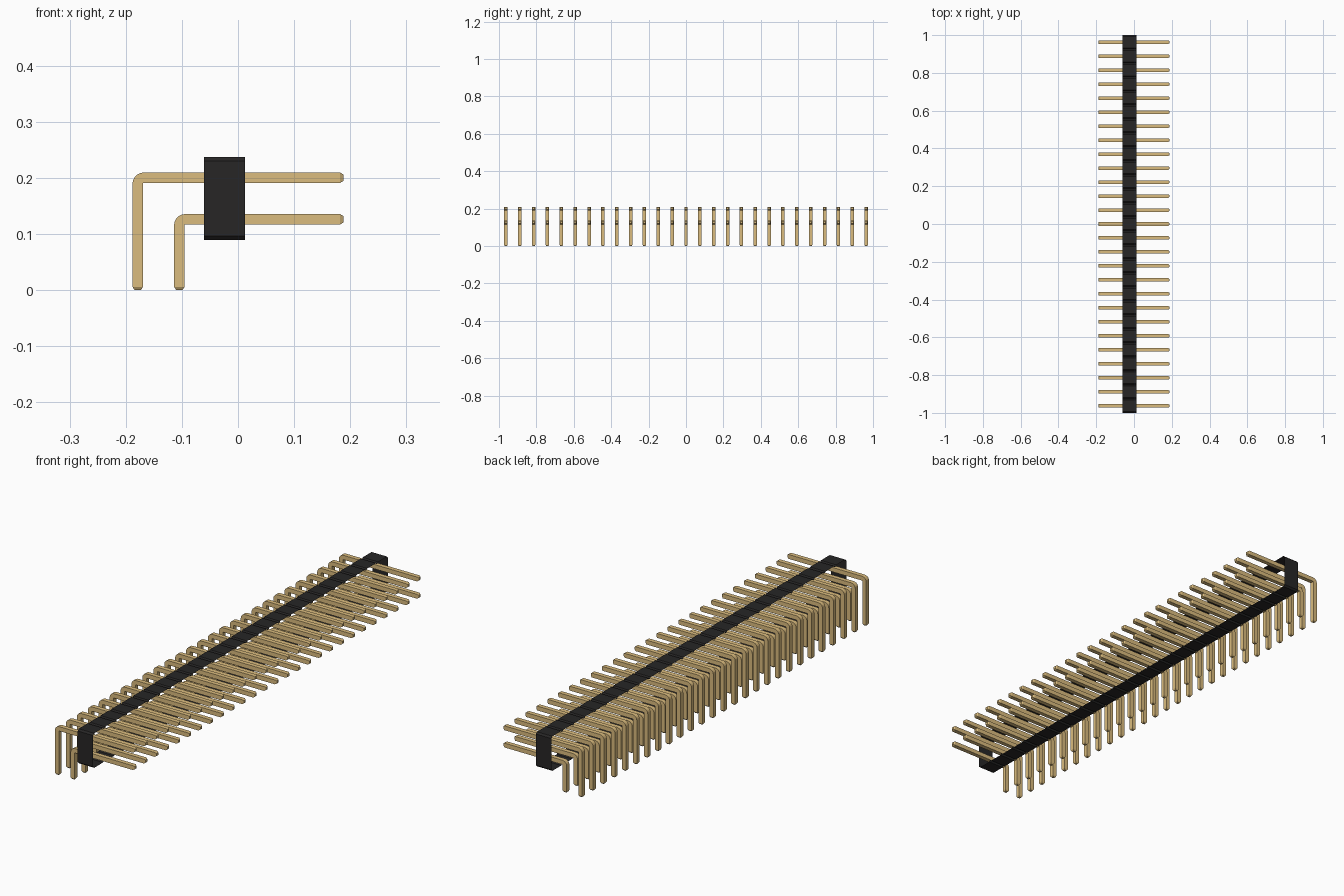
import bpy, bmesh, math
from mathutils import Vector

cube = bpy.data.objects.get("Cube")
if cube:
    bpy.data.objects.remove(cube)

COUNT = 27
PITCH = 2 / COUNT
HALF = 0.0093            # half the thickness of a pin
X_BACK, X_FRONT = -0.061, 0.0125
Z_LOW, Z_HIGH = 0.0895, 0.2375
CHAMFER = 0.007


def material(name, rgb):
    mat = bpy.data.materials.new(name)
    mat.use_nodes = True
    mat.diffuse_color = (*rgb, 1)
    bsdf = next(n for n in mat.node_tree.nodes if n.type == 'BSDF_PRINCIPLED')
    bsdf.inputs["Base Color"].default_value = (*rgb, 1)
    return mat


black = material("black plastic", (0.020, 0.019, 0.019))
gold = material("gold metal", (0.708, 0.504, 0.211))


def make_object(name, bm, mat):
    bmesh.ops.recalc_face_normals(bm, faces=bm.faces)
    mesh = bpy.data.meshes.new(name)
    bm.to_mesh(mesh)
    bm.free()
    mesh.materials.append(mat)
    obj = bpy.data.objects.new(name, mesh)
    bpy.context.collection.objects.link(obj)
    return obj


# Housing: an open shell with a chamfered notch between neighbouring segments
def make_housing():
    top, bottom = [], []
    for i in range(COUNT):
        y0 = -1 + i * PITCH
        y1 = y0 + PITCH
        ys = (y0, y0 + CHAMFER, y1 - CHAMFER) + ((y1,) if i == COUNT - 1 else ())
        for y in ys:
            dip = CHAMFER if y in (y0, y1) else 0
            top.append((y, Z_HIGH - dip))
            bottom.append((y, Z_LOW + dip))
    outline = top + bottom[::-1]
    bm = bmesh.new()
    back = [bm.verts.new((X_BACK, y, z)) for y, z in outline]
    front = [bm.verts.new((X_FRONT, y, z)) for y, z in outline]
    for i in range(len(outline)):
        j = (i + 1) % len(outline)
        bm.faces.new((back[i], back[j], front[j], front[i]))
    return make_object("housing", bm, black)


# Pin: a square section swept along a right-angle path with tapered tips
def make_pin(name, x_leg, z_row):
    tip_x, taper, bend = 0.188, 0.006, 0.0105
    cx, cz = x_leg + bend, z_row - bend          # centre of the bend
    sections = [(tip_x, z_row, 90, 0.6), (tip_x - taper, z_row, 90, 1)]
    for step in range(6):
        a = 90 + step * 18
        r = math.radians(a)
        sections.append((cx + bend * math.cos(r), cz + bend * math.sin(r), a, 1))
    sections += [(x_leg, taper, 180, 1), (x_leg, 0, 180, 0.6)]

    bm = bmesh.new()
    rings = []
    for x, z, angle, scale in sections:
        r = math.radians(angle)
        out = Vector((math.cos(r), 0, math.sin(r))) * HALF * scale
        side = Vector((0, HALF * scale, 0))
        centre = Vector((x, -1 + PITCH / 2, z))
        rings.append([bm.verts.new(centre + out * u + side * v)
                      for u, v in ((1, 1), (1, -1), (-1, -1), (-1, 1))])
    for a, b in zip(rings, rings[1:]):
        for i in range(4):
            j = (i + 1) % 4
            bm.faces.new((a[i], a[j], b[j], b[i]))
    bm.faces.new(rings[0])
    bm.faces.new(rings[-1])
    pin = make_object(name, bm, gold)

    # Repeat along the row
    array = pin.modifiers.new("row", 'ARRAY')
    array.count = COUNT
    array.use_relative_offset = False
    array.use_constant_offset = True
    array.constant_offset_displace = (0, PITCH, 0)
    return pin


make_housing()
make_pin("upper_pins", -0.1787, 0.2005)
make_pin("lower_pins", -0.1046, 0.1264)
